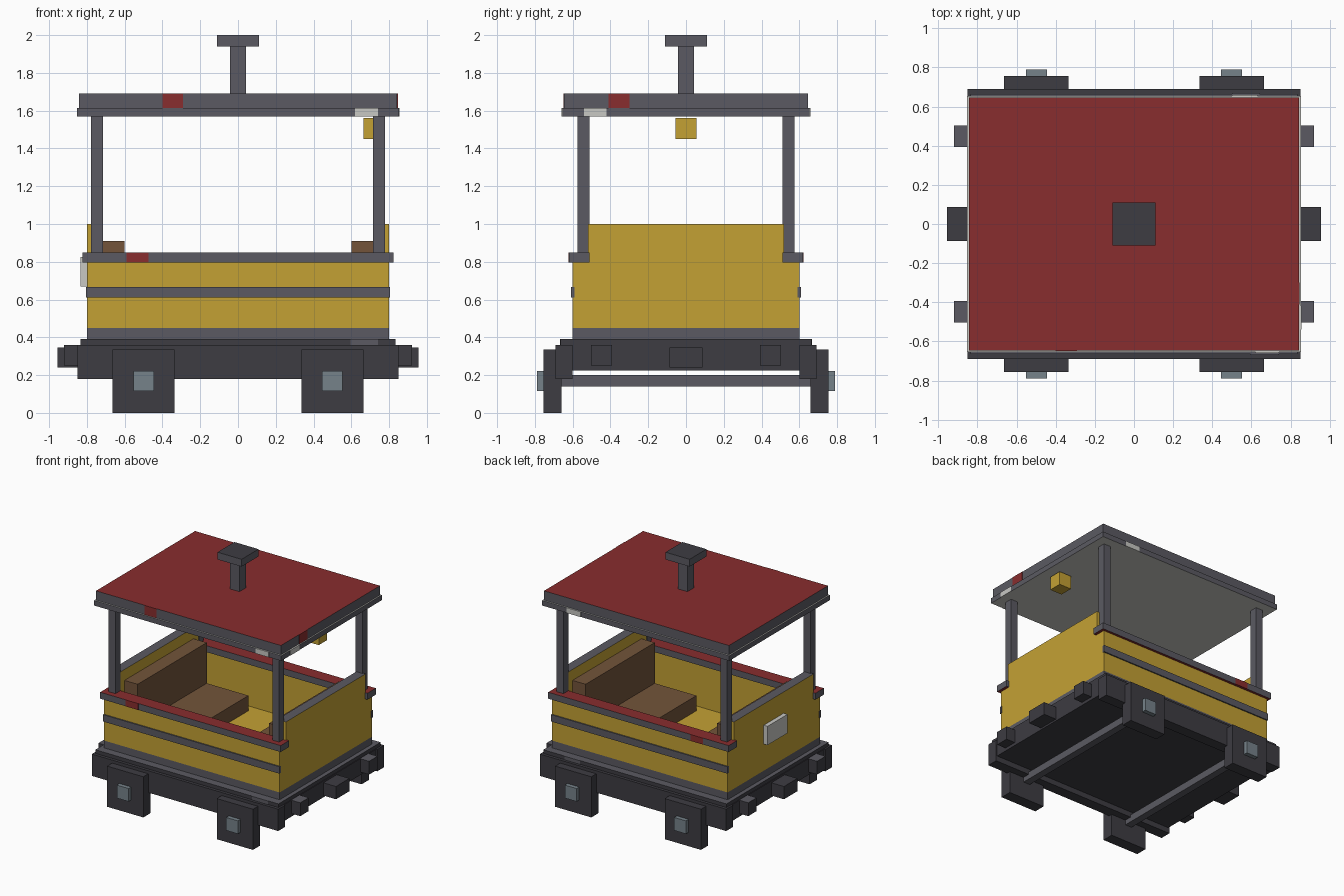
import bpy

if "Cube" in bpy.data.objects:
    bpy.data.objects.remove(bpy.data.objects["Cube"], do_unlink=True)


def material(name, rgb):
    lin = [(c / 255 / 12.92) if c < 11 else ((c / 255 + 0.055) / 1.055) ** 2.4 for c in rgb]
    m = bpy.data.materials.new(name)
    m.use_nodes = True
    m.diffuse_color = (*lin, 1)
    bsdf = next(n for n in m.node_tree.nodes if n.type == 'BSDF_PRINCIPLED')
    bsdf.inputs["Base Color"].default_value = (*lin, 1)
    bsdf.inputs["Roughness"].default_value = 0.8
    return m


YELLOW = material("yellow_paint", (196, 161, 52))
RED = material("red_paint", (137, 45, 46))
GREY = material("grey_metal", (91, 90, 98))
DARK = material("dark_iron", (61, 60, 66))
BROWN = material("brown_leather", (115, 84, 58))
WHITE = material("pale_grey", (200, 200, 196))
STEEL = material("blue_steel", (118, 130, 138))


def box(name, x, y, z, side, top=None, bottom=None):
    """Box from (min, max) spans; top and bottom faces may have their own colour."""
    verts = [(a, b, c) for c in z for b in y for a in x]
    faces = [(0, 2, 3, 1), (4, 5, 7, 6), (0, 1, 5, 4),
             (2, 6, 7, 3), (0, 4, 6, 2), (1, 3, 7, 5)]
    me = bpy.data.meshes.new(name)
    me.from_pydata(verts, [], faces)
    for m in (side, top or side, bottom or side):
        me.materials.append(m)
    for p in me.polygons:
        p.material_index = 1 if p.normal.z > 0.5 else 2 if p.normal.z < -0.5 else 0
    ob = bpy.data.objects.new(name, me)
    bpy.context.collection.objects.link(ob)
    return ob


def span(a, b, s):
    """Span mirrored to the negative side when s is -1."""
    return (a, b) if s > 0 else (-b, -a)


def sym(a):
    return (-a, a)


SIDES = ((1, "left"), (-1, "right"))
ENDS = ((1, "back"), (-1, "front"))

# Chassis and floor
box("chassis_block", sym(.84), sym(.61), (.225, .36), DARK)
box("chassis_plate", sym(.835), sym(.665), (.36, .39), DARK, GREY)
box("floor", sym(.8), sym(.6), (.39, .45), GREY, YELLOW)
for s, n in ENDS:
    box(f"{n}_chassis_beam", sym(.85), span(.6, .69, s), (.18, .36), DARK)

# Wheels, hubs and axles
for sx, nx in SIDES:
    box(f"{nx}_axle", span(.47, .53, sx), sym(.665), (.14, .2), GREY)
    for sy, ny in ENDS:
        box(f"{ny}_{nx}_wheel", span(.335, .665, sx), span(.66, .755, sy), (0, .335), DARK)
        box(f"{ny}_{nx}_hub", span(.445, .552, sx), span(.75, .79, sy), (.115, .222), STEEL)

# Buffers and couplers
for sx, nx in SIDES:
    box(f"{nx}_coupler", span(.83, .955, sx), sym(.088), (.24, .345), DARK)
    for sy, ny in ENDS:
        box(f"{ny}_{nx}_buffer", span(.83, .92, sx), span(.393, .503, sy), (.25, .36), DARK, GREY)

# Body walls, bands and rails
for s, n in ENDS:
    box(f"{n}_wall", sym(.8), span(.52, .6, s), (.45, .8), YELLOW)
    box(f"{n}_band", sym(.804), span(.59, .61, s), (.61, .667), GREY)
    box(f"{n}_rail", sym(.823), span(.51, .62, s), (.797, .85), GREY, RED, RED)
    box(f"{n}_rail_patch", (-.59, -.475), span(.618, .622, s), (.797, .85), RED)
for s, n in SIDES:
    box(f"{n}_end_wall", span(.72, .8, s), sym(.52), (.45, 1.0), YELLOW, GREY)

# Facing seats
for s, n in SIDES:
    box(f"{n}_seat_back", span(.6, .72, s), sym(.45), (.45, .91), BROWN)
    box(f"{n}_seat", span(.22, .6, s), sym(.45), (.45, .575), BROWN)

# Roof posts
for sx, nx in SIDES:
    for sy, ny in ENDS:
        box(f"{ny}_{nx}_post", span(.715, .777, sx), span(.512, .575, sy), (.85, 1.575), GREY)

# Roof and chimney
box("roof_frame", sym(.853), sym(.655), (1.57, 1.613), GREY, WHITE, WHITE)
box("roof_panel", sym(.843), sym(.645), (1.613, 1.69), GREY, RED)
box("chimney_pipe", sym(.043), sym(.043), (1.69, 1.94), GREY)
box("chimney_cap", sym(.11), sym(.11), (1.94, 2.0), GREY, DARK)

# Painted patches on roof and chassis edges
box("front_roof_red_patch", (-.4, -.29), (-.648, -.642), (1.613, 1.69), RED)
box("left_roof_red_patch", (.84, .846), (-.41, -.3), (1.613, 1.69), RED)
box("front_roof_pale_patch", (.62, .74), (-.658, -.652), (1.57, 1.613), WHITE)
box("back_roof_pale_patch", (.5, .63), (.652, .658), (1.57, 1.613), WHITE)
box("left_roof_pale_patch", (.85, .856), (-.54, -.42), (1.57, 1.613), WHITE)
box("front_chassis_patch", (.595, .74), (-.668, -.662), (.36, .39), GREY)
box("back_chassis_patch", (.5, .64), (.662, .668), (.36, .39), GREY)

# Hanging lamp and end plate
box("lamp", (.665, .775), sym(.055), (1.45, 1.56), YELLOW)
box("end_plate", (-.835, -.795), sym(.13), (.67, .825), WHITE)
